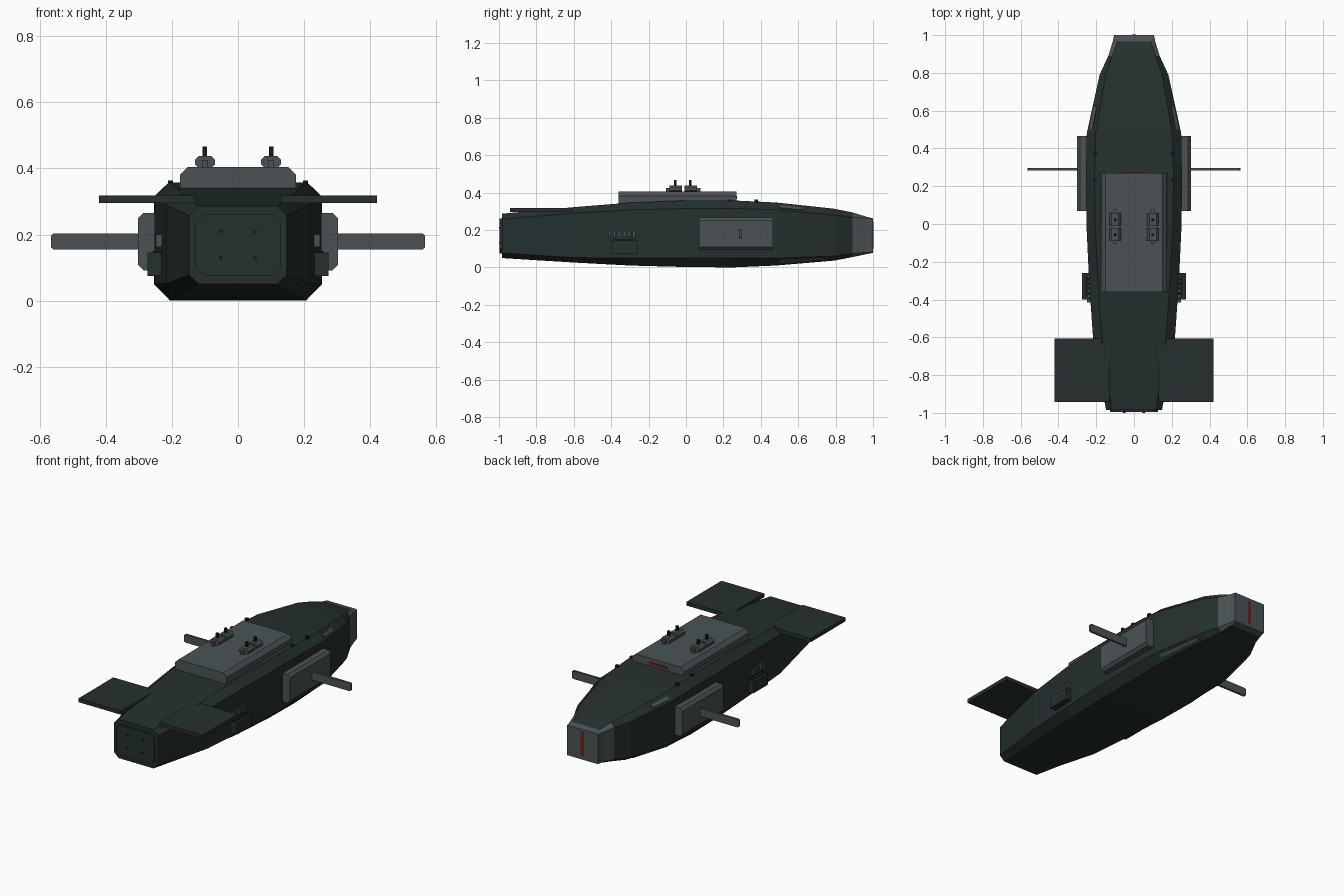
import bpy, bmesh, math

if "Cube" in bpy.data.objects:
    bpy.data.objects.remove(bpy.data.objects["Cube"])


def material(name, rgb):
    m = bpy.data.materials.new(name)
    m.diffuse_color = (*rgb, 1)
    m.use_nodes = True
    m.node_tree.nodes["Principled BSDF"].inputs["Base Color"].default_value = m.diffuse_color
    return m


GREEN = material("dark green", (0.018, 0.029, 0.028))
GREY = material("slate grey", (0.07, 0.086, 0.09))
RED = material("dull red", (0.16, 0.014, 0.012))
BLACK = material("near black", (0.008, 0.010, 0.010))


def finish(name, bm, mats):
    bmesh.ops.recalc_face_normals(bm, faces=bm.faces[:])
    me = bpy.data.meshes.new(name)
    bm.to_mesh(me)
    bm.free()
    ob = bpy.data.objects.new(name, me)
    bpy.context.collection.objects.link(ob)
    for m in mats:
        me.materials.append(m)
    return ob


def loft(name, rings, mats, rule=None):
    """Skin a list of equal-length rings and cap both ends."""
    bm = bmesh.new()
    vs = [[bm.verts.new(p) for p in r] for r in rings]
    n = len(rings[0])
    for a, b in zip(vs, vs[1:]):
        for i in range(n):
            f = bm.faces.new((a[i], a[(i + 1) % n], b[(i + 1) % n], b[i]))
            if rule:
                f.material_index = rule(f.calc_center_median(), i)
    for cap in (vs[0], vs[-1]):
        f = bm.faces.new(cap)
        if rule:
            f.material_index = rule(f.calc_center_median(), -1)
    return finish(name, bm, mats)


def prism(name, profile, y0, y1, mat, mirror=False):
    """Extrude an (x, z) profile along y, optionally on both sides."""
    for s, tag in ((1, "_right"), (-1, "_left")) if mirror else ((1, ""),):
        loft(name + tag, [[(s * x, y, z) for x, z in profile] for y in (y0, y1)], [mat])


def cut_rect(x0, x1, z0, z1, c):
    """Rectangle with its four corners cut."""
    return [(x0 + c, z0), (x1 - c, z0), (x1, z0 + c), (x1, z1 - c),
            (x1 - c, z1), (x0 + c, z1), (x0, z1 - c), (x0, z0 + c)]


def rect(x0, x1, z0, z1):
    return [(x0, z0), (x1, z0), (x1, z1), (x0, z1)]


# Hull sections: y, bottom half width, side half width, roof half width,
# bottom z, lower side z, upper side z, roof z
STATIONS = [
    (-0.985, .118, .148, .118, .050, .078, .258, .287),
    (-0.60, .165, .217, .170, .026, .052, .290, .322),
    (-0.30, .190, .238, .190, .010, .050, .308, .346),
    (0.00, .203, .252, .206, .002, .050, .315, .358),
    (0.25, .205, .254, .209, .000, .050, .315, .358),
    (0.48, .200, .250, .203, .010, .050, .308, .347),
    (0.79, .145, .182, .150, .036, .060, .280, .314),
    (0.89, .112, .136, .115, .055, .075, .268, .294),
    (0.965, .098, .113, .088, .071, .080, .262, .271),
    (1.00, .102, .106, .102, .078, .082, .258, .262),
]


def section(y, wb, w, wt, zb, zl, zu, zt):
    return [(-wb, y, zb), (wb, y, zb), (w, y, zl), (w, y, zu),
            (wt, y, zt), (-wt, y, zt), (-w, y, zu), (-w, y, zl)]


def hull_colour(c, i):
    # Grey tip; the roof and belly strips stay green almost to the end
    return int(c.y > .89 and not (i in (0, 4) and c.y < .965))


loft("hull", [section(*s) for s in STATIONS], [GREEN, GREY], hull_colour)

# End plate with four bolts
prism("end_plate", cut_rect(-.128, .128, .075, .262, .026), -.996, -.98, GREEN)
for z in (.13, .21):
    prism("end_bolt", cut_rect(.045, .057, z - .006, z + .006, .003), -1.0, -.99, BLACK, True)

# Red stripe on the tip
prism("tip_stripe", rect(-.011, .011, .10, .245), .995, 1.002, RED)

# Deck cabin
prism("deck_cabin", [(-.175, .335), (.175, .335), (.175, .382), (.152, .405),
                     (-.152, .405), (-.175, .382)], -.36, .27, GREY)
prism("cabin_stripe", rect(-.06, .06, .366, .382), .265, .274, RED)

# Deck mounts with upright posts
for y, d in ((.025, 1), (-.055, -1)):
    prism("deck_mount", cut_rect(.07, .13, .40, .438, .012), y - .033, y + .033, GREY, True)
    ends = sorted((y + d * .03, y + d * .052))
    prism("mount_tab", rect(.091, .109, .40, .425), *ends, GREY, True)
    prism("mount_post", rect(.093, .107, .43, .466), y - .009, y + .005, BLACK, True)

# Side sponsons and outriggers
prism("side_sponson", cut_rect(.20, .302, .092, .266, .016), .07, .465, GREY, True)
prism("outrigger", cut_rect(.28, .565, .155, .204, .007), .284, .297, GREY, True)

# Tail planes
prism("tail_plane", rect(.13, .42, .295, .318), -.942, -.605, GREEN, True)

# Lower side lockers and vent slats
prism("side_locker", rect(.21, .274, .075, .146), -.40, -.26, GREEN, True)
prism("locker_lid", rect(.225, .258, .143, .15), -.39, -.27, BLACK, True)
for k in range(6):
    y = -.415 + k * .026
    prism("vent_slat", rect(.22, .248, .162, .200), y, y + .015, GREY, True)

# Small deck cleats along the roof edge
for y in (.235, .375):
    prism("deck_cleat", rect(.196, .212, .345, .364), y - .009, y + .009, BLACK, True)


def edge_strip(name, y0, y1, lower):
    """Thin grey strip lying on the hull chamfer between the last wide sections."""
    a, b = STATIONS[5], STATIONS[6]
    k = (1, 2, 4, 5) if lower else (3, 2, 7, 6)
    for s, tag in ((1, "_right"), (-1, "_left")):
        rings = []
        for y in (y0, y1):
            t = (y - a[0]) / (b[0] - a[0])
            xi, xo, zi, zo = (a[j] + t * (b[j] - a[j]) for j in k)
            p, q = [(xi + (xo - xi) * u, zi + (zo - zi) * u) for u in (.4, .75)]
            e = -.004 if lower else .004
            rings.append([(s * p[0], y, p[1]), (s * q[0], y, q[1]),
                          (s * (q[0] + .003), y, q[1] + e), (s * (p[0] + .003), y, p[1] + e)])
        loft(name + tag, rings, [GREY])


edge_strip("upper_edge_strip", .50, .62, False)
edge_strip("lower_edge_strip", .50, .76, True)
